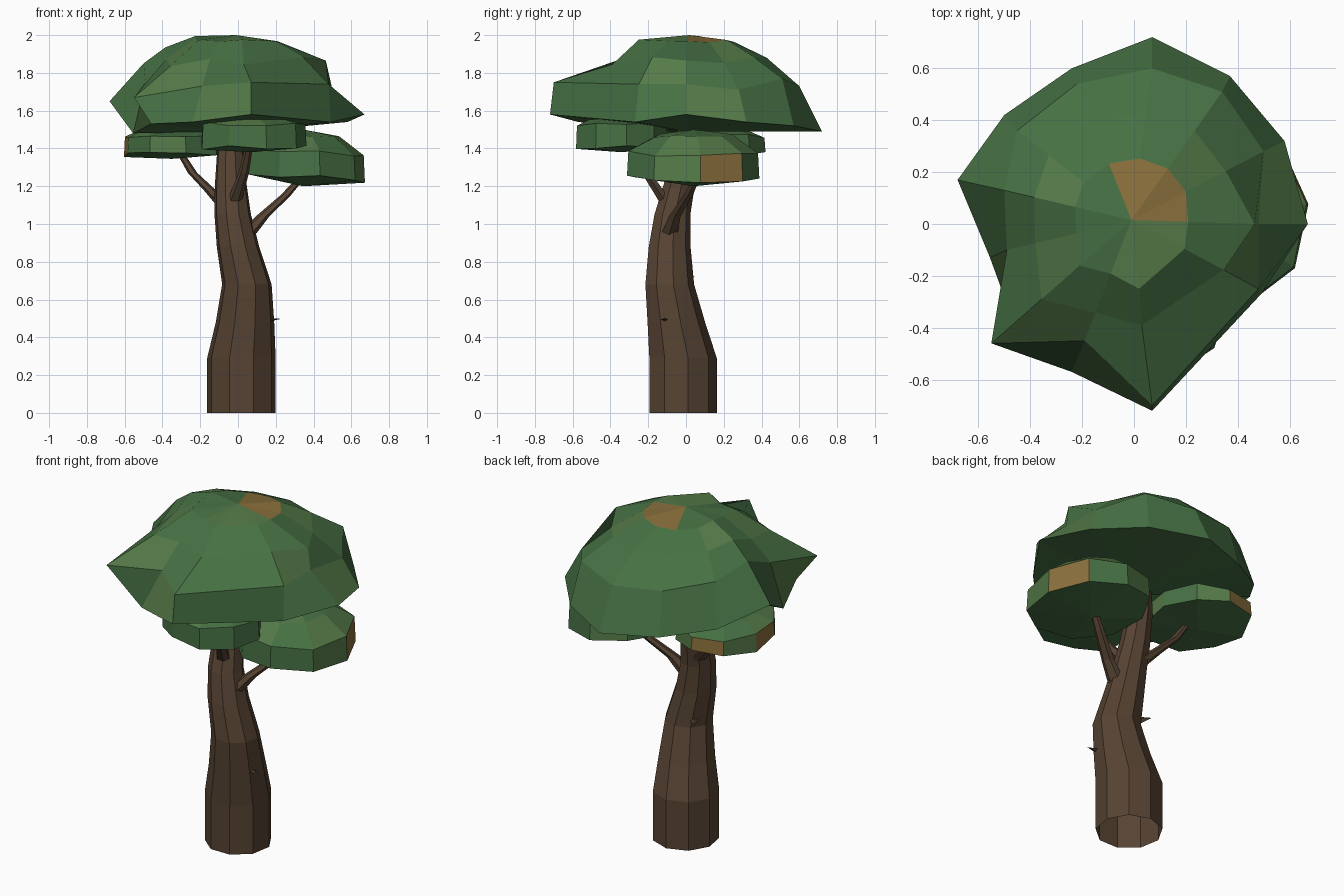
import bpy, bmesh, math, random
from mathutils import Vector

if "Cube" in bpy.data.objects:
    bpy.data.objects.remove(bpy.data.objects["Cube"])

random.seed(4)


def material(name, color):
    m = bpy.data.materials.new(name)
    m.diffuse_color = (*color, 1)
    m.use_nodes = True
    m.node_tree.nodes["Principled BSDF"].inputs["Base Color"].default_value = m.diffuse_color
    return m


BARK = material("bark", (0.095, 0.057, 0.033))
LEAVES = [material("leaf_green", (0.062, 0.165, 0.058)),
          material("leaf_light", (0.09, 0.195, 0.065)),
          material("leaf_autumn", (0.25, 0.16, 0.045))]


def finish(name, bm, mats):
    bmesh.ops.recalc_face_normals(bm, faces=bm.faces)
    me = bpy.data.meshes.new(name)
    bm.to_mesh(me)
    bm.free()
    for m in mats:
        me.materials.append(m)
    ob = bpy.data.objects.new(name, me)
    bpy.context.collection.objects.link(ob)
    return ob


def skin(bm, rings):
    """Bridge successive rings; returns a dict {(ring, sector): face}."""
    vs = [[bm.verts.new(p) for p in r] for r in rings]
    n, faces = len(rings[0]), {}
    for i in range(len(vs) - 1):
        for j in range(n):
            k = (j + 1) % n
            faces[i + 1, j] = bm.faces.new((vs[i][j], vs[i + 1][j], vs[i + 1][k], vs[i][k]))
    return vs, faces


def canopy(name, apex, rings, base, autumn):
    """Closed faceted leaf mass: fan on top, bridged rings, fan below."""
    bm = bmesh.new()
    vs, faces = skin(bm, rings)
    n = len(vs[0])
    top, bottom = bm.verts.new(apex), bm.verts.new(base)
    for j in range(n):
        k = (j + 1) % n
        faces[0, j] = bm.faces.new((top, vs[0][j], vs[0][k]))
        bm.faces.new((bottom, vs[-1][k], vs[-1][j]))
    for key, f in faces.items():
        f.material_index = 2 if key in autumn else int(random.random() < 0.25)
    return finish(name, bm, LEAVES)


def tube(name, path, sides, phase=0.0, cap=False):
    """Stack of horizontal polygons given as (x, y, z, radius)."""
    bm = bmesh.new()
    rings = [[(x + r * math.cos(phase + math.tau * j / sides),
               y + r * math.sin(phase + math.tau * j / sides), z)
              for j in range(sides)] for x, y, z, r in path]
    vs, _ = skin(bm, rings)
    if cap:
        bm.faces.new(vs[-1])
    return finish(name, bm, [BARK])


# Bent nine-sided trunk, open at the foot
tube("trunk", [(.018, -.021, 0, .184), (.018, -.021, .29, .184), (.037, -.056, .48, .157),
               (.047, -.09, .68, .133), (.0, -.09, .88, .114), (-.028, -.075, 1.05, .098),
               (-.038, -.04, 1.2, .086), (-.04, .0, 1.38, .072), (-.03, .02, 1.54, .06)],
     9, math.pi / 2, True)

# Branches holding the lower leaf pads
tube("right_branch", [(.04, -.09, .94, .05), (.13, -.06, 1.04, .036),
                      (.25, .01, 1.15, .028), (.34, .06, 1.25, .02)], 6, 0, True)
tube("left_branch", [(-.07, -.02, 1.1, .045), (-.15, .02, 1.18, .032),
                     (-.24, .06, 1.27, .025), (-.32, .1, 1.4, .018)], 6, 0, True)
tube("front_branch", [(-.03, -.08, 1.08, .045), (0, -.15, 1.18, .034),
                      (.03, -.21, 1.27, .028), (.06, -.29, 1.42, .02)], 6, 0, True)


# Tiny bark spikes
def spike(name, loc, direction, flat):
    bm = bmesh.new()
    bmesh.ops.create_cone(bm, cap_ends=True, segments=4, radius1=.032, radius2=0, depth=.09)
    for v in bm.verts:
        v.co.rotate(Vector(direction).to_track_quat('Z', 'Y'))
        v.co.z *= flat
        v.co += Vector(loc)
    finish(name, bm, [BARK])


spike("right_spike", (.185, -.115, .495), (1, -.2, .15), .4)
spike("back_spike", (-.06, .01, .72), (-.6, .8, .1), .9)

# Main crown: upper shoulder and lower rim, then inner rings blended to the apex
shoulder = [(.48, 0, 1.74), (.5, .28, 1.71), (.34, .51, 1.77), (.07, .6, 1.73),
            (-.22, .54, 1.75), (-.45, .36, 1.8), (-.5, .13, 1.85), (-.49, -.1, 1.75),
            (-.55, -.46, 1.67), (-.19, -.45, 1.73), (.07, -.7, 1.75), (.48, -.25, 1.74)]
rim = [(.67, 0, 1.58), (.58, .32, 1.54), (.37, .57, 1.52), (.07, .72, 1.49),
       (-.24, .6, 1.5), (-.5, .42, 1.55), (-.68, .17, 1.65), (-.555, -.13, 1.48),
       (-.46, -.39, 1.53), (-.24, -.57, 1.54), (.07, -.72, 1.58), (.49, -.27, 1.54)]
apex = Vector((-.01, .015, 2.0))


def blend(t, drop):
    ring = []
    for p in shoulder:
        d = Vector(p) - apex
        flat = Vector((d.x, d.y, 0))
        r = flat.length * .5 + .29          # evens out the inner rings
        q = apex + flat.normalized() * r * t
        q.z = apex.z + d.z * drop + random.uniform(-.012, .012)
        ring.append(q)
    return ring


crest, upper = blend(.41, .1), blend(.71, .48)
upper[0] = (.465, 0, 1.865)                 # lump on the right
upper[10] = (.03, -.39, 1.845)              # dip behind the front tip
canopy("main_crown", apex, [crest, upper, shoulder, rim],
       (0, 0, 1.49), {(0, 0), (0, 1), (0, 2), (0, 3)})


# Smaller leaf pads below the crown, with a gently convex underside
def pad(name, cx, cy, rx, ry, low, mid, top, tilt, base, autumn, n=9):
    jitter = [random.uniform(-.06, .04) for _ in range(n)]

    def ring(s, z, phase=.1):
        pts = []
        for j in range(n):
            a = phase + math.tau * j / n
            k = s * (1 + jitter[j])
            x, y = rx * k * math.cos(a), ry * k * math.sin(a)
            pts.append((cx + x, cy + y, z + tilt * x + random.uniform(-.012, .012)))
        return pts
    canopy(name, (cx, cy, top), [ring(.57, top - .035), ring(.96, mid), ring(.98, low)],
           (cx, cy, base), autumn)


pad("right_pad", .345, .04, .33, .37, 1.25, 1.38, 1.5, -.06, 1.2, {(2, 0)})
pad("left_pad", -.35, .12, .28, .32, 1.37, 1.46, 1.54, .02, 1.345, {(2, 4), (2, 2)})
pad("front_pad", .07, -.34, .295, .25, 1.405, 1.53, 1.6, 0, 1.38, set())
